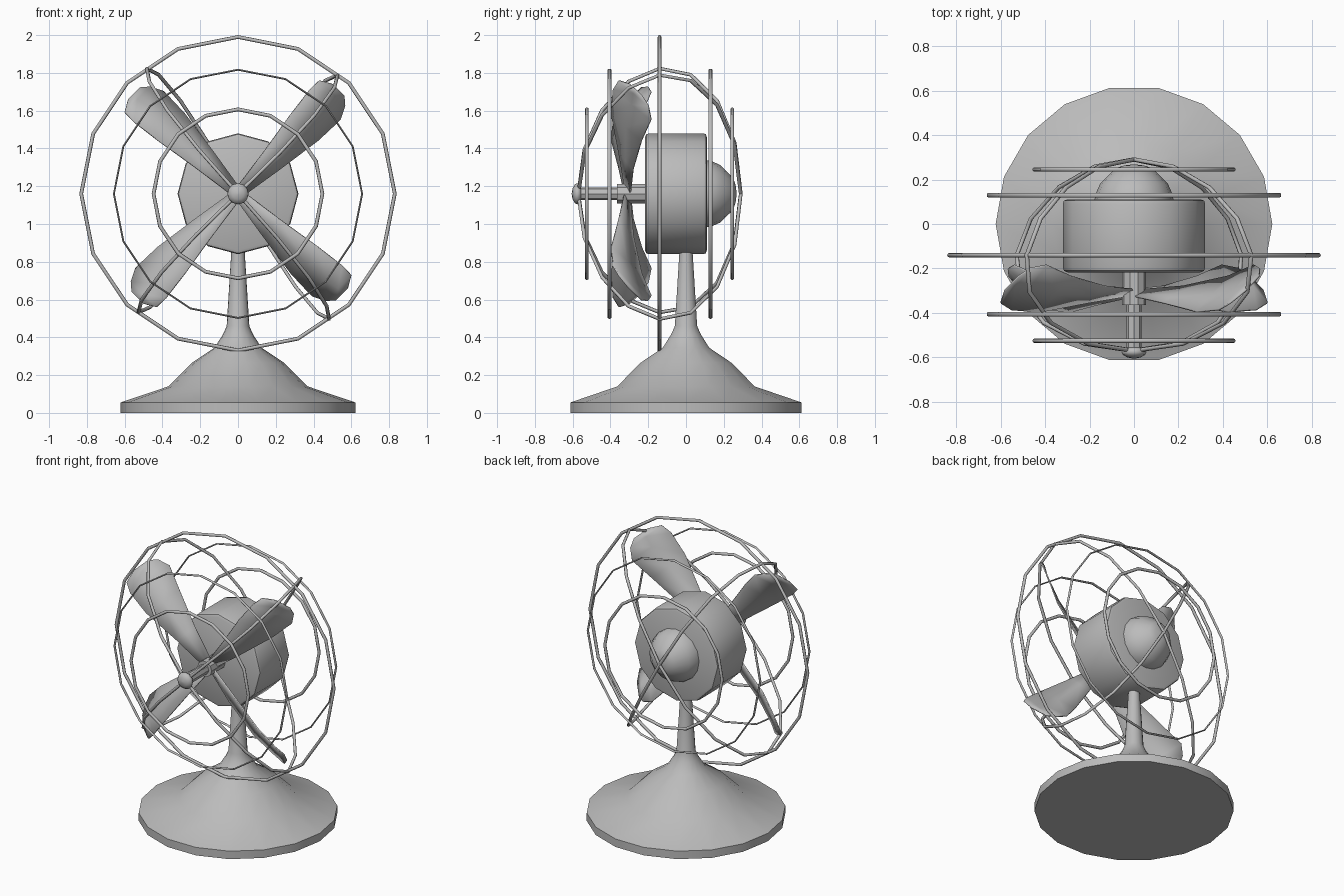
import bpy, bmesh
from math import sin, cos, pi, radians
from mathutils import Vector

cube = bpy.data.objects.get("Cube")
if cube:
    bpy.data.objects.remove(cube, do_unlink=True)

HUB_Z = 1.16      # height of the fan axis
CAGE_Y = -0.14    # middle of the wire cage

grey = bpy.data.materials.new("grey_metal")
grey.use_nodes = True
colour = (0.5, 0.5, 0.5, 1)
grey.diffuse_color = colour
grey.node_tree.nodes["Principled BSDF"].inputs["Base Color"].default_value = colour


def finish(obj, angle=35):
    """Assign the material and smooth the gentle edges."""
    obj.data.materials.append(grey)
    bpy.ops.object.select_all(action="DESELECT")
    obj.select_set(True)
    bpy.context.view_layer.objects.active = obj
    bpy.ops.object.shade_smooth_by_angle(angle=radians(angle))
    return obj


def mesh_object(name, bm, angle=35):
    bmesh.ops.recalc_face_normals(bm, faces=bm.faces)
    mesh = bpy.data.meshes.new(name)
    bm.to_mesh(mesh)
    bm.free()
    obj = bpy.data.objects.new(name, mesh)
    bpy.context.collection.objects.link(obj)
    return finish(obj, angle)


def lathe(name, profile, sides, upright=False, closed=False, angle=35):
    """Turn (radius, position) points about the z axis or the fan axis."""
    bm = bmesh.new()
    loops = []
    for r, h in profile:
        loop = []
        for i in range(sides):
            a = 2 * pi * i / sides
            x, t = r * cos(a), r * sin(a)
            loop.append(bm.verts.new((x, t, h) if upright else (x, h, HUB_Z + t)))
        loops.append(loop)
    pairs = list(zip(loops, loops[1:]))
    if closed:
        pairs.append((loops[-1], loops[0]))
    else:
        bm.faces.new(loops[0])
        bm.faces.new(loops[-1])
    for a, b in pairs:
        for i in range(sides):
            j = (i + 1) % sides
            bm.faces.new((a[i], a[j], b[j], b[i]))
    return mesh_object(name, bm, angle)


# Stand: flared foot and tapering neck
lathe("stand", [(0.622, 0), (0.622, 0.055), (0.37, 0.14), (0.245, 0.265),
                (0.125, 0.345), (0.08, 0.415), (0.06, 0.46), (0.035, 0.86)],
      18, upright=True)

# Motor housing, rear dome, shaft and front knob
lathe("motor_housing", [(0.30, -0.217), (0.315, -0.21), (0.32, -0.195),
                        (0.32, 0.09), (0.315, 0.105), (0.30, 0.11)], 12)
lathe("rear_dome", [(0.178, 0.10), (0.175, 0.13), (0.152, 0.182),
                    (0.085, 0.25), (0.045, 0.263), (0.005, 0.268)], 16, angle=50)
lathe("blade_hub", [(0.055, -0.365), (0.055, -0.20)], 10)
lathe("front_shaft", [(0.034, -0.57), (0.034, -0.36)], 8)
lathe("front_knob", [(0.004, -0.605), (0.03, -0.6), (0.05, -0.588),
                     (0.056, -0.575), (0.05, -0.56), (0.03, -0.555)], 12, angle=60)

# Blades: rows of (radius, leading side, leading y, trailing side, trailing y)
ROWS = [(0.03, 0.03, -0.325, -0.03, -0.295),
        (0.25, 0.06, -0.355, -0.065, -0.28),
        (0.50, 0.10, -0.395, -0.10, -0.235),
        (0.66, 0.12, -0.385, -0.105, -0.185),
        (0.73, 0.118, -0.355, -0.07, -0.20),
        (0.765, 0.057, -0.30, -0.03, -0.235)]
for k in range(4):
    a = radians(45 + 90 * k)
    out, side = Vector((cos(a), 0, sin(a))), Vector((-sin(a), 0, cos(a)))
    bm = bmesh.new()
    grid = []
    for r, s0, y0, s1, y1 in ROWS:
        grid.append([bm.verts.new(out * r + side * s + Vector((0, y, HUB_Z)))
                     for s, y in ((s0, y0), ((s0 + s1) / 2, (y0 + y1) / 2), (s1, y1))])
    for lower, upper in zip(grid, grid[1:]):
        for i in range(2):
            bm.faces.new((lower[i], lower[i + 1], upper[i + 1], upper[i]))
    blade = mesh_object(f"blade_{k + 1}", bm)
    solid = blade.modifiers.new("thickness", "SOLIDIFY")
    solid.thickness = 0.008
    solid.offset = 0

# Cage rings: (name, radius, y, radial half thickness)
WIRE = 0.01
for name, radius, y, half in [("middle_ring", 0.83, CAGE_Y, WIRE),
                              ("front_outer_ring", 0.657, -0.405, 0.005),
                              ("rear_outer_ring", 0.657, 0.13, 0.005),
                              ("front_inner_ring", 0.447, -0.525, WIRE),
                              ("rear_inner_ring", 0.447, 0.245, WIRE)]:
    section = [(radius + half * cos(i * pi / 4), y + WIRE * sin(i * pi / 4))
               for i in range(8)]
    lathe(name, section, 16, closed=True, angle=50)

# Cage hoops: front-to-back loops that twist a little towards the rear
for name, sign, lean in [("left_hoop", 1, 50), ("right_hoop", -1, 54)]:
    curve = bpy.data.curves.new(name, "CURVE")
    curve.dimensions = "3D"
    curve.bevel_depth = WIRE
    curve.bevel_resolution = 1
    spline = curve.splines.new("POLY")
    spline.points.add(15)
    spline.use_cyclic_u = True
    for i, point in enumerate(spline.points):
        t = 2 * pi * i / 16
        a = radians(lean - 6 * cos(t))
        r = 0.82 * sin(t)
        point.co = (sign * r * cos(a), CAGE_Y - 0.43 * cos(t), HUB_Z + r * sin(a), 1)
    hoop = bpy.data.objects.new(name, curve)
    bpy.context.collection.objects.link(hoop)
    bpy.ops.object.select_all(action="DESELECT")
    hoop.select_set(True)
    bpy.context.view_layer.objects.active = hoop
    bpy.ops.object.convert(target="MESH")
    finish(bpy.context.view_layer.objects.active, 65)
